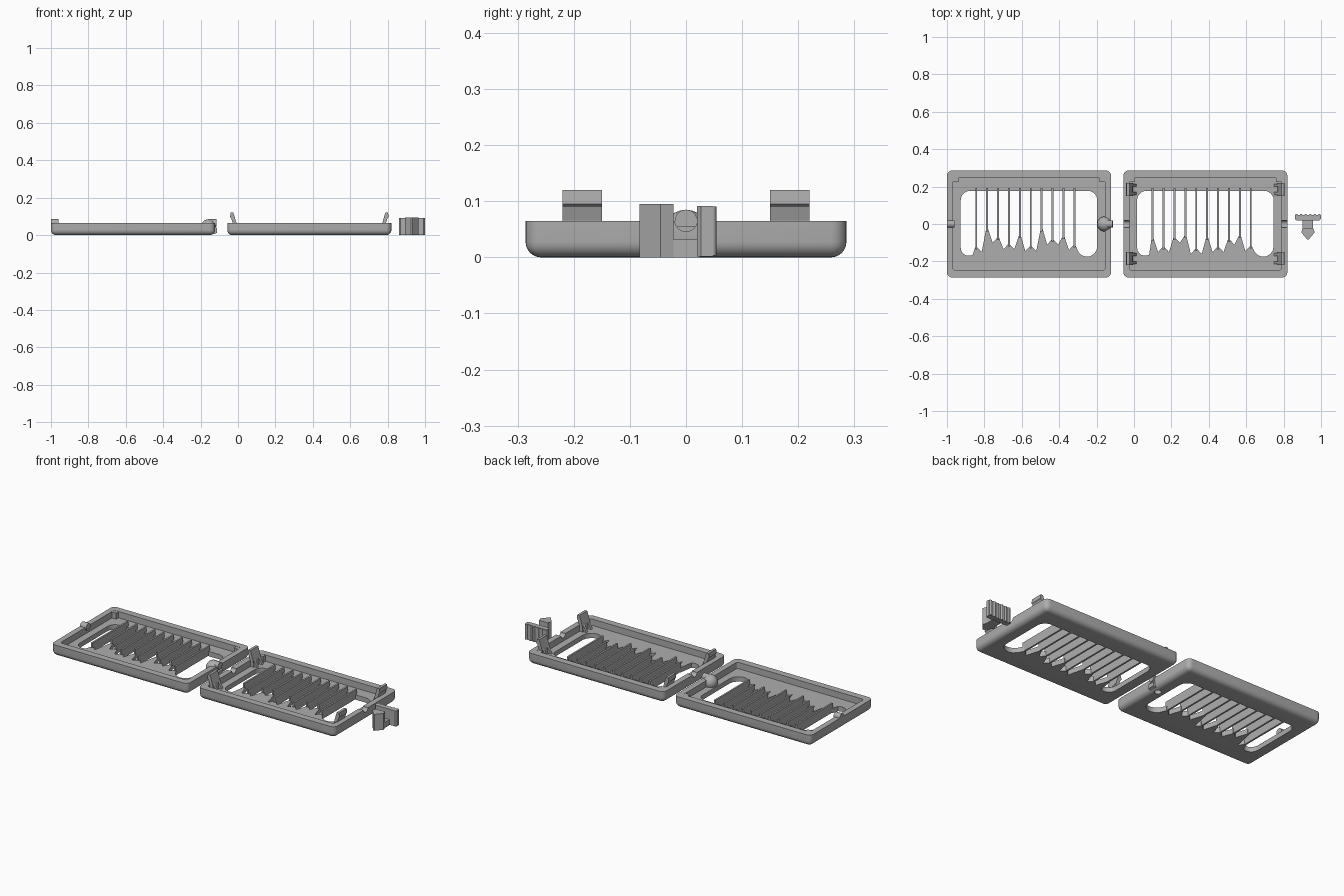
import bpy, bmesh, math
from mathutils import Matrix, Vector

if "Cube" in bpy.data.objects:
    bpy.data.objects.remove(bpy.data.objects["Cube"])

grey = bpy.data.materials.new("mid grey")
grey.use_nodes = True
grey.diffuse_color = (0.42, 0.42, 0.42, 1)
grey.node_tree.nodes["Principled BSDF"].inputs["Base Color"].default_value = grey.diffuse_color


def finish(name, bm):
    bmesh.ops.recalc_face_normals(bm, faces=bm.faces)
    mesh = bpy.data.meshes.new(name)
    bm.to_mesh(mesh)
    bm.free()
    mesh.materials.append(grey)
    obj = bpy.data.objects.new(name, mesh)
    bpy.context.collection.objects.link(obj)
    return obj


def box(name, lo, hi, bevel=0, pick=None):
    bm = bmesh.new()
    lo, hi = Vector(lo), Vector(hi)
    bmesh.ops.create_cube(bm, size=1, matrix=Matrix.Translation((lo + hi) / 2) @ Matrix.Diagonal((*(hi - lo), 1)))
    if bevel:
        edges = [e for e in bm.edges if pick is None or pick(e)]
        bmesh.ops.bevel(bm, geom=edges, offset=bevel, segments=6, affect='EDGES', profile=0.5)
    return finish(name, bm)


def prism(name, points, depth):
    """Extrude a closed 3D outline along a vector."""
    bm = bmesh.new()
    face = bm.faces.new([bm.verts.new(p) for p in points])
    grown = bmesh.ops.extrude_face_region(bm, geom=[face])["geom"]
    bmesh.ops.translate(bm, vec=depth, verts=[v for v in grown if isinstance(v, bmesh.types.BMVert)])
    return finish(name, bm)


def cylinder(name, radius, length, centre, axis):
    bm = bmesh.new()
    turn = Vector((0, 0, 1)).rotation_difference(Vector(axis)).to_matrix().to_4x4()
    bmesh.ops.create_cone(bm, cap_ends=True, segments=24, radius1=radius, radius2=radius,
                          depth=length, matrix=Matrix.Translation(centre) @ turn)
    return finish(name, bm)


def cut(body, cutter):
    mod = body.modifiers.new("cut", 'BOOLEAN')
    mod.operation, mod.solver, mod.object = 'DIFFERENCE', 'EXACT', cutter
    graph = bpy.context.evaluated_depsgraph_get()
    mesh = bpy.data.meshes.new_from_object(body.evaluated_get(graph))
    body.modifiers.clear()
    body.data = mesh
    bpy.data.objects.remove(cutter)


def smooth(obj):
    bpy.ops.object.select_all(action='DESELECT')
    obj.select_set(True)
    bpy.context.view_layer.objects.active = obj
    bpy.ops.object.shade_smooth_by_angle(angle=math.radians(30))


HALF_X, HALF_Y, RIM_Z, FLOOR_Z = 0.4385, 0.286, 0.065, 0.028
FIRST, PITCH = -0.282, 0.0583


def arc(cx, cy, r, start, stop):
    angles = [math.radians(start + (stop - start) * i / 6) for i in range(7)]
    return [(cx + r * math.cos(a), cy + r * math.sin(a)) for a in angles]


def tray(side, cx, peaks):
    # Shell with rounded underside and corners
    body = box(side + "_tray", (cx - HALF_X, -HALF_Y, 0), (cx + HALF_X, HALF_Y, RIM_Z), 0.028,
               lambda e: min(v.co.z for v in e.verts) < 0.001)
    cut(body, box("cavity", (cx - 0.406, -0.247, FLOOR_Z), (cx + 0.406, 0.247, 0.2), 0.012,
                  lambda e: abs(e.verts[0].co.z - e.verts[1].co.z) > 0.01))
    # Window with a jagged lower edge, one peak under each fin
    outline = arc(0.315, 0.127, 0.05, 0, 90) + arc(-0.315, 0.127, 0.05, 90, 180)
    outline += arc(-0.322, -0.127, 0.043, 180, 300)
    for i, peak in enumerate(peaks):
        x = FIRST + i * PITCH
        outline += [(x - 0.006, peak), (x + 0.006, peak)]
        if i < len(peaks) - 1:
            outline.append((x + PITCH / 2, min(peak, peaks[i + 1]) - 0.025))
    outline += arc(0.31, -0.12, 0.055, 215, 360)
    cut(body, prism("window", [(cx + x, y, -0.1) for x, y in outline], (0, 0, 0.3)))
    # Upright fins across the window
    for i, peak in enumerate(peaks):
        x = cx + FIRST + i * PITCH
        box(f"{side}_fin_{i + 1}", (x - 0.005, peak - 0.01, 0.002), (x + 0.005, 0.193, 0.055))
    # Corner blocks at the back of the cavity
    for s in (-1, 1):
        x0, x1 = sorted((cx + s * 0.378, cx + s * 0.41))
        box(f"{side}_corner_block", (x0, 0.225, 0.02), (x1, 0.25, RIM_Z - 0.001))
    return body


RIGHT_X, LEFT_X = -0.5615, 0.3815
right = tray("right", RIGHT_X, [-0.125, -0.03, -0.075, -0.11, -0.065, -0.12, -0.03, -0.085, -0.07, -0.115])
left = tray("left", LEFT_X, [-0.08, -0.125, -0.075, -0.065, -0.135, -0.075, -0.125, -0.085, -0.065, -0.12])

# Hinge pins, dome and drain hole on the right tray
cut(right, cylinder("hole", 0.018, 0.1, (-0.158, 0, 0), (0, 0, 1)))
smooth(right)
smooth(cylinder("outer_pin", 0.02, 0.04, (-0.98, 0, 0.065), (1, 0, 0)))
smooth(cylinder("inner_pin", 0.02, 0.045, (-0.137, 0, 0.065), (1, 0, 0)))
bm = bmesh.new()
bmesh.ops.create_uvsphere(bm, u_segments=24, v_segments=12, radius=0.04)
bmesh.ops.bisect_plane(bm, geom=bm.verts[:] + bm.edges[:] + bm.faces[:], plane_co=(0, 0, -0.017),
                       plane_no=(0, 0, -1), clear_outer=True)
bmesh.ops.translate(bm, vec=(-0.157, 0, 0.045), verts=bm.verts)
smooth(finish("latch_dome", bm))
prism("latch_wedge", [(-0.13, -0.02, 0.005), (-0.112, -0.02, 0.012), (-0.112, -0.02, 0.035), (-0.13, -0.02, 0.055)],
      (0, 0.04, 0))

# Pin grooves and leaning snap tabs on the left tray
for s in (-1, 1):
    cut(left, cylinder("groove", 0.02, 0.06, (LEFT_X + s * 0.425, 0, 0.066), (1, 0, 0)))
smooth(left)
tab = [(0.385, 0.02), (0.408, 0.02), (0.41, 0.066), (0.418, 0.09), (0.424, 0.095), (0.421, 0.12),
       (0.406, 0.12), (0.39, 0.066)]
for sx in (-1, 1):
    for sy in (-1, 1):
        y = sy * 0.185
        prism("snap_tab", [(LEFT_X + sx * u, y - 0.035, z) for u, z in tab], (0, 0.07, 0))
        for k in (-1, 1):
            yk = y + k * 0.022
            rib = [(0.39, 0.025), (0.365, 0.025), (0.39, 0.066)]
            prism("tab_rib", [(LEFT_X + sx * u, yk - 0.007, z) for u, z in rib], (0, 0.014, 0))

# Separate thumb latch: plate, grip ridges, stem and arrow head
MID = 0.93
plate = [(0.86, 0.027), (0.868, 0.02), (0.992, 0.02), (1.0, 0.027), (1.0, 0.048), (0.86, 0.048)]
prism("latch_plate", [(x, y, 0.002) for x, y in plate], (0, 0, 0.09))
for i in range(6):
    x = 0.869 + i * 0.0244
    smooth(cylinder("grip_ridge", 0.007, 0.088, (x, 0.047, 0.047), (0, 0, 1)))
box("latch_stem", (MID - 0.028, -0.03, 0), (MID + 0.028, 0.025, 0.032))
head = [(-0.036, -0.045), (-0.028, -0.022), (0.028, -0.022), (0.036, -0.045), (0.004, -0.083), (-0.004, -0.083)]
prism("latch_head", [(MID + x, y, 0) for x, y in head], (0, 0, 0.095))
